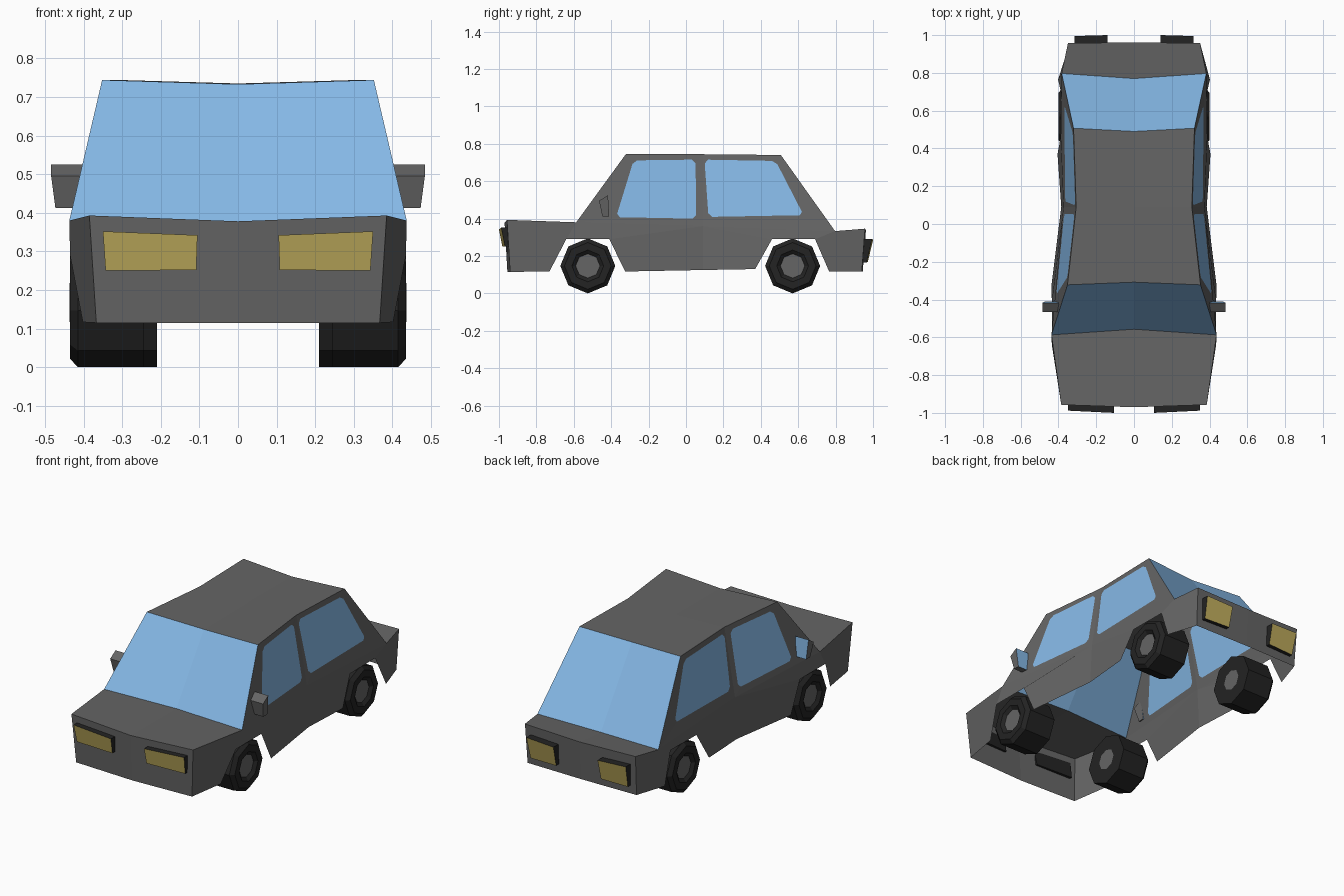
import bpy, bmesh, math
from mathutils import Vector

if "Cube" in bpy.data.objects:
    bpy.data.objects.remove(bpy.data.objects["Cube"])


def material(name, rgb):
    m = bpy.data.materials.new(name)
    m.diffuse_color = (*rgb, 1)
    m.use_nodes = True
    m.node_tree.nodes["Principled BSDF"].inputs["Base Color"].default_value = m.diffuse_color
    return m


GREY = material("body grey", (0.13, 0.13, 0.13))
BLUE = material("glass blue", (0.235, 0.48, 0.79))
BLACK = material("rubber black", (0.017, 0.017, 0.017))
YELLOW = material("lamp yellow", (0.53, 0.42, 0.11))


def make(name, verts, faces, mats, slots):
    """Flat shaded mesh; slots gives a material index per face."""
    me = bpy.data.meshes.new(name)
    me.from_pydata([tuple(v) for v in verts], [], faces)
    for m in mats:
        me.materials.append(m)
    for p, s in zip(me.polygons, slots):
        p.material_index = s
    bm = bmesh.new()
    bm.from_mesh(me)
    bmesh.ops.recalc_face_normals(bm, faces=bm.faces)
    bm.to_mesh(me)
    bm.free()
    ob = bpy.data.objects.new(name, me)
    bpy.context.collection.objects.link(ob)
    return ob


# Body shell: named points of the +x half
pts = {
    "nose_c": (0, -0.97, 0.378), "nose": (0.385, -0.957, 0.393),
    "chin_c": (0, -0.955, 0.115), "chin": (0.367, -0.94, 0.115),
    "cowl_c": (0, -0.557, 0.374), "cowl": (0.437, -0.587, 0.38),
    "roof_fc": (0, -0.308, 0.733), "roof_f": (0.352, -0.322, 0.744),
    "roof_mc": (0, 0.09, 0.735), "roof_m": (0.306, 0.09, 0.744),
    "roof_rc": (0, 0.49, 0.73), "roof_r": (0.32, 0.507, 0.74),
    "deck_c": (0, 0.77, 0.32), "deck": (0.383, 0.797, 0.333),
    "tail_c": (0, 0.962, 0.338), "tail": (0.35, 0.957, 0.346),
    "heel_c": (0, 0.945, 0.118), "heel": (0.345, 0.94, 0.118),
    "belt": (0.373, 0.09, 0.36), "sill": (0.385, 0.09, 0.125),
    "b1": (0.402, -0.73, 0.117), "a1": (0.435, -0.64, 0.29),
    "a2": (0.435, -0.41, 0.29), "b2": (0.437, -0.325, 0.117),
    "b3": (0.405, 0.37, 0.13), "a3": (0.388, 0.46, 0.29),
    "a4": (0.385, 0.69, 0.29), "b4": (0.402, 0.765, 0.118),
}
names = list(pts)
verts = [Vector(p) for p in pts.values()]
faces, slots = [], []


def panel(text, slot=0):
    faces.append([names.index(n) for n in text.split()])
    slots.append(slot)


panel("chin_c chin nose nose_c")
panel("nose_c nose cowl cowl_c")
panel("cowl_c cowl roof_f roof_fc", 1)
panel("roof_fc roof_f roof_m roof_mc")
panel("roof_mc roof_m roof_r roof_rc")
panel("roof_rc roof_r deck deck_c", 1)
panel("deck_c deck tail tail_c")
panel("tail_c tail heel heel_c")
panel("chin b1 a1 cowl nose")
panel("a1 a2 belt cowl")
panel("a2 b2 sill belt")
panel("sill b3 a3 belt")
panel("a3 a4 deck belt")
panel("a4 b4 heel tail deck")


def window_panel(text, uv):
    """Side panel with a clipped-corner window cut into it."""
    outer = [names.index(n) for n in text.split()]
    a, b, c, d = (verts[i] for i in outer)
    win = [a.lerp(b, u).lerp(d.lerp(c, u), v) for u, v in uv]
    n = len(verts)
    for i in range(4):
        for j in (i - 1, (i + 1) % 4):
            step = win[j] - win[i]
            verts.append(win[i] + step.normalized() * 0.02)
    for i in range(4):
        k = (i + 1) % 4
        faces.append([outer[i], n + 2 * i, n + 2 * i + 1])
        faces.append([outer[i], outer[k], n + 2 * k, n + 2 * i + 1])
        slots.extend((0, 0))
    faces.append(list(range(n, n + 8)))
    slots.append(1)


window_panel("cowl belt roof_m roof_f",
             [(0.29, 0.09), (0.945, 0.10), (0.91, 0.925), (0.15, 0.91)])
window_panel("belt deck roof_r roof_m",
             [(0.045, 0.13), (0.83, 0.20), (0.885, 0.92), (0.02, 0.925)])

body = make("car_body", verts, faces, [GREY, BLUE], slots)
if body.data.polygons[3].normal.z < 0:
    body.data.flip_normals()
mirror = body.modifiers.new("mirror", 'MIRROR')
mirror.use_clip = True


def block(name, face, back, mats):
    """Solid between two quads; the first quad takes the second colour."""
    sides = [[i, (i + 1) % 4, 4 + (i + 1) % 4, 4 + i] for i in range(4)]
    make(name, face + back, [[0, 1, 2, 3], [4, 5, 6, 7]] + sides,
         mats, [1, 0, 0, 0, 0, 0])


# Wheels: octagonal lathe with chamfered tread and recessed hub
def wheel(name, side, y, outer, width, r=0.147):
    prof = [(outer - width, 0.06), (outer - width, r), (outer - 0.02, r),
            (outer, r - 0.022), (outer, 0.085), (outer - 0.015, 0.065)]
    v, f, s = [], [], []
    for x, rad in prof:
        for k in range(8):
            t = math.tau * k / 8
            v.append((side * x, y + rad * math.sin(t), r + rad * math.cos(t)))
    for i in range(len(prof) - 1):
        for k in range(8):
            m = (k + 1) % 8
            f.append([8 * i + k, 8 * i + m, 8 * i + 8 + m, 8 * i + 8 + k])
            s.append(0)
    f += [list(range(8)), list(range(40, 48))]
    make(name, v, f, [BLACK, GREY], s + [1, 1])


for side, label in ((1, "left"), (-1, "right")):
    wheel(f"front_wheel_{label}", side, -0.525, 0.435, 0.19)
    wheel(f"rear_wheel_{label}", side, 0.57, 0.40, 0.19)

    # Lamps: black housings with a yellow face
    front = [(0.108, -0.982, 0.252), (0.343, -0.968, 0.25),
             (0.35, -0.988, 0.352), (0.105, -1.0, 0.342)]
    rear = [(0.142, 0.972, 0.168), (0.308, 0.966, 0.165),
            (0.315, 0.995, 0.292), (0.14, 1.0, 0.285)]
    for kind, quad, depth in (("head", front, 0.035), ("tail", rear, -0.045)):
        face = [(side * x, y, z) for x, y, z in quad]
        back = [(x, y + depth, z) for x, y, z in face]
        block(f"{kind}lamp_{label}", face, back, [BLACK, YELLOW])

    # Door mirror: grey housing with a glass rear face
    glass = [(0.40, -0.417, 0.525), (0.484, -0.417, 0.525),
             (0.473, -0.411, 0.412), (0.41, -0.411, 0.412)]
    nose = [(0.39, -0.465, 0.495), (0.484, -0.465, 0.495),
            (0.473, -0.447, 0.412), (0.41, -0.447, 0.412)]
    block(f"door_mirror_{label}", [(side * x, y, z) for x, y, z in glass],
          [(side * x, y, z) for x, y, z in nose], [GREY, BLUE])
